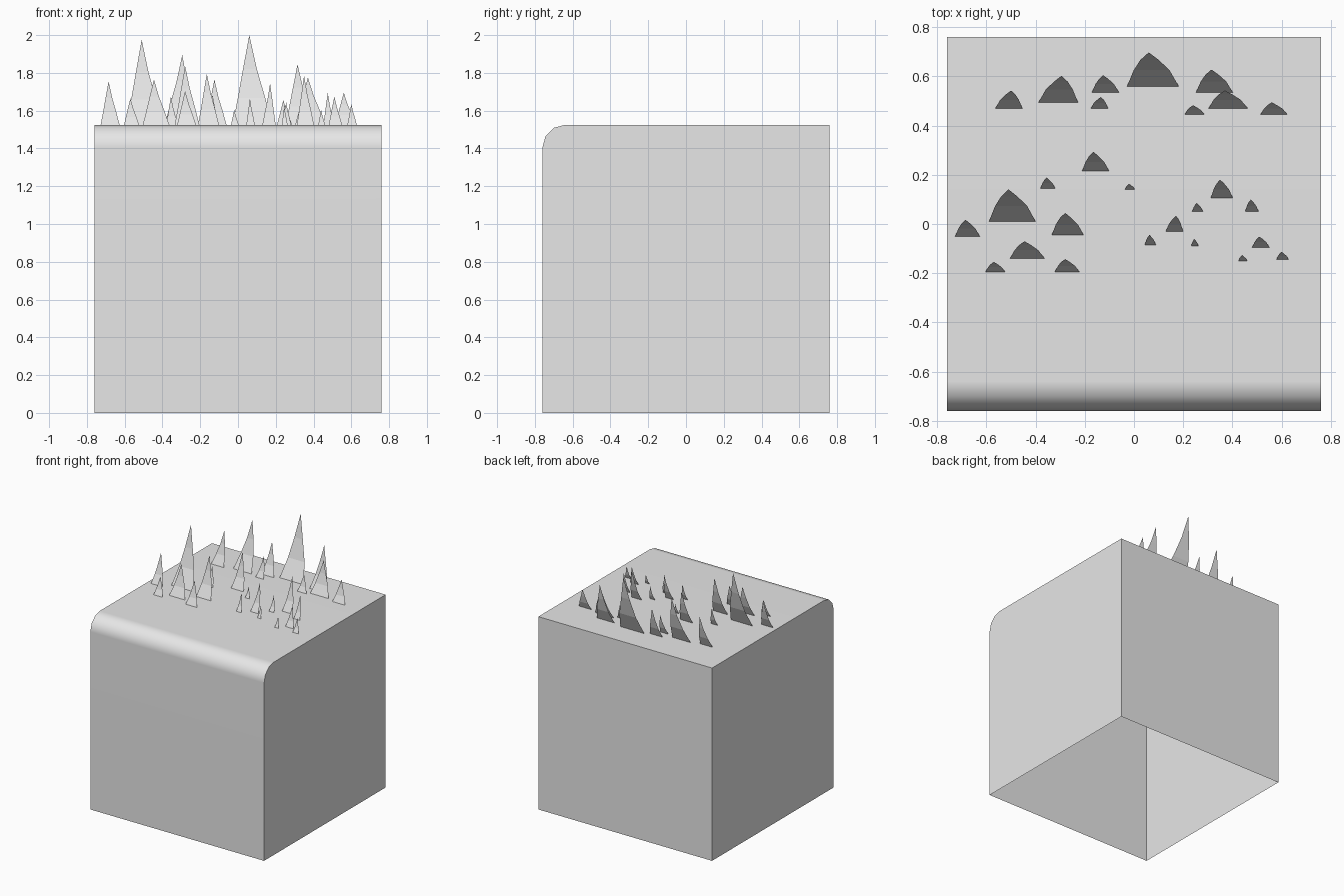
import bpy
import bmesh
import math

cube = bpy.data.objects.get("Cube")
if cube:
    bpy.data.objects.remove(cube, do_unlink=True)

HALF = 0.76      # half the block's width and depth
TOP = 1.525      # height of the block
RADIUS = 0.12    # rounding of the front top edge


def make_material(name, value):
    mat = bpy.data.materials.new(name)
    mat.use_nodes = True
    colour = (value, value, value, 1)
    mat.diffuse_color = colour
    mat.node_tree.nodes["Principled BSDF"].inputs["Base Color"].default_value = colour
    return mat


grey = make_material("light grey", 0.8)


def make_object(name, bm):
    mesh = bpy.data.meshes.new(name)
    bm.to_mesh(mesh)
    bm.free()
    mesh.materials.append(grey)
    obj = bpy.data.objects.new(name, mesh)
    bpy.context.collection.objects.link(obj)
    return obj


# Ground block: a cube, open underneath, with the front top edge rounded
bm = bmesh.new()
bmesh.ops.create_cube(bm, size=1)
for v in bm.verts:
    v.co = (v.co.x * 2 * HALF, v.co.y * 2 * HALF, (v.co.z + 0.5) * TOP)
bm.normal_update()
underside = [f for f in bm.faces if f.normal.z < -0.9]
bmesh.ops.delete(bm, geom=underside, context='FACES_ONLY')
front_edge = [e for e in bm.edges
              if all(v.co.y < 0 and v.co.z > 1 for v in e.verts)]
bmesh.ops.bevel(bm, geom=front_edge, offset=RADIUS, offset_type='OFFSET',
                segments=3, profile=0.5, affect='EDGES')
block = make_object("ground_block", bm)

bpy.ops.object.select_all(action='DESELECT')
block.select_set(True)
bpy.context.view_layer.objects.active = block
bpy.ops.object.shade_smooth_by_angle(angle=math.radians(40))
weighted = block.modifiers.new("even shading", 'WEIGHTED_NORMAL')
weighted.keep_sharp = True

# Outline of one blade: height, backward lean, left and right edge (all 0 to 1)
OUTLINE = [(0, 0, 0, 1), (0.3, 0.48, 0.13, 0.82), (0.62, 0.78, 0.26, 0.61)]
TIP = 0.42       # where along its width a blade comes to a point
LEAN = 0.29      # backward lean for each unit of height


def add_blade(bm, tip_x, y, width, height):
    """Thin curved sheet leaning back; a negative width mirrors it."""
    def point(across, lean, up):
        return bm.verts.new((tip_x + (across - TIP) * width,
                             y + lean * height * LEAN, TOP + up * height))

    rows = [(point(left, lean, up), point(right, lean, up))
            for up, lean, left, right in OUTLINE]
    faces = [(*low, high[1], high[0]) for low, high in zip(rows, rows[1:])]
    faces.append((*rows[-1], point(TIP, 1, 1)))
    for corners in faces:
        face = bm.faces.new(corners if width > 0 else corners[::-1])
        face.smooth = False


# Tufts of grass: tip x, base y, width, height
TUFTS = {
    "grass_back": [
        (-.5, .47, -.11, .25), (-.295, .495, -.16, .37), (-.125, .535, .11, .24),
        (-.135, .47, -.07, .16), (.06, .56, .21, .475), (.315, .535, .15, .32),
        (.37, .47, .16, .25), (.24, .445, .08, .13), (.56, .445, .11, .17)],
    "grass_left_side": [
        (-.165, .215, .11, .27), (-.355, .145, .06, .15), (-.02, .14, .04, .08),
        (-.51, .01, .19, .45), (-.685, -.05, .1, .23), (-.28, -.045, .13, .31),
        (-.445, -.14, .14, .24), (-.57, -.195, .08, .14), (-.28, -.195, .1, .18)],
    "grass_right_side": [
        (.35, .105, .09, .26), (.255, .05, .045, .12), (.475, .05, .055, .17),
        (.17, -.03, -.07, .22), (.063, -.085, .045, .14), (.245, -.09, .03, .1),
        (.51, -.095, .07, .15), (.44, -.15, .035, .08), (.6, -.145, .05, .11)],
}
for name, blades in TUFTS.items():
    bm = bmesh.new()
    for blade in blades:
        add_blade(bm, *blade)
    make_object(name, bm)
